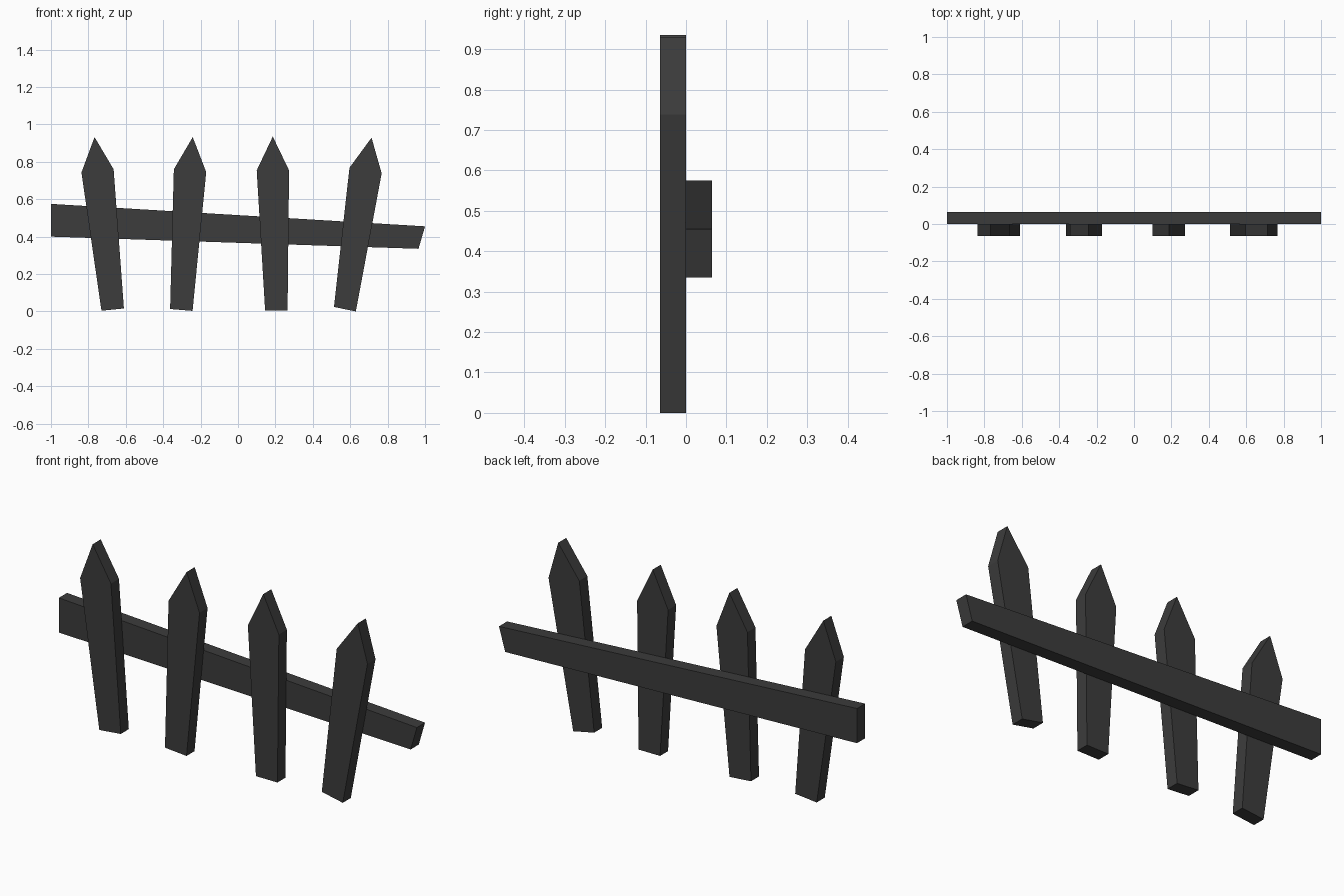
import bpy
import bmesh

cube = bpy.data.objects.get("Cube")
if cube:
    bpy.data.objects.remove(cube, do_unlink=True)

# Single dark wood colour
wood = bpy.data.materials.new("charcoal_wood")
wood.use_nodes = True
colour = (0.045, 0.045, 0.045, 1)
wood.diffuse_color = colour
bsdf = next(n for n in wood.node_tree.nodes if n.type == 'BSDF_PRINCIPLED')
bsdf.inputs["Base Color"].default_value = colour
bsdf.inputs["Roughness"].default_value = 0.9


def board(name, outline, front, back):
    """Extrude an x-z outline from the front y to the back y."""
    bm = bmesh.new()
    face = bm.faces.new([bm.verts.new((x, front, z)) for x, z in outline])
    ext = bmesh.ops.extrude_face_region(bm, geom=[face])
    verts = [v for v in ext["geom"] if isinstance(v, bmesh.types.BMVert)]
    bmesh.ops.translate(bm, verts=verts, vec=(0, back - front, 0))
    bmesh.ops.recalc_face_normals(bm, faces=bm.faces)
    mesh = bpy.data.meshes.new(name)
    bm.to_mesh(mesh)
    bm.free()
    mesh.materials.append(wood)
    obj = bpy.data.objects.new(name, mesh)
    bpy.context.collection.objects.link(obj)
    return obj


# Leaning pickets: foot, shoulder and tip, tapering towards the ground
pickets = {
    "picket_far_right": [(-0.73, 0.004), (-0.61, 0.016), (-0.665, 0.76),
                         (-0.767, 0.932), (-0.837, 0.743)],
    "picket_mid_right": [(-0.363, 0.013), (-0.243, 0.003), (-0.17, 0.745),
                         (-0.242, 0.932), (-0.343, 0.76)],
    "picket_mid_left": [(0.145, 0.005), (0.265, 0.005), (0.273, 0.754),
                        (0.186, 0.935), (0.1, 0.754)],
    "picket_far_left": [(0.513, 0.024), (0.63, 0.0), (0.768, 0.738),
                        (0.714, 0.929), (0.596, 0.768)],
}
for name, outline in pickets.items():
    board(name, outline, -0.064, 0)

# Sloping rail behind the pickets, with a slanted left end
board("cross_rail", [(-1, 0.4), (0.965, 0.335), (1, 0.455), (-1, 0.575)],
      -0.001, 0.064)
